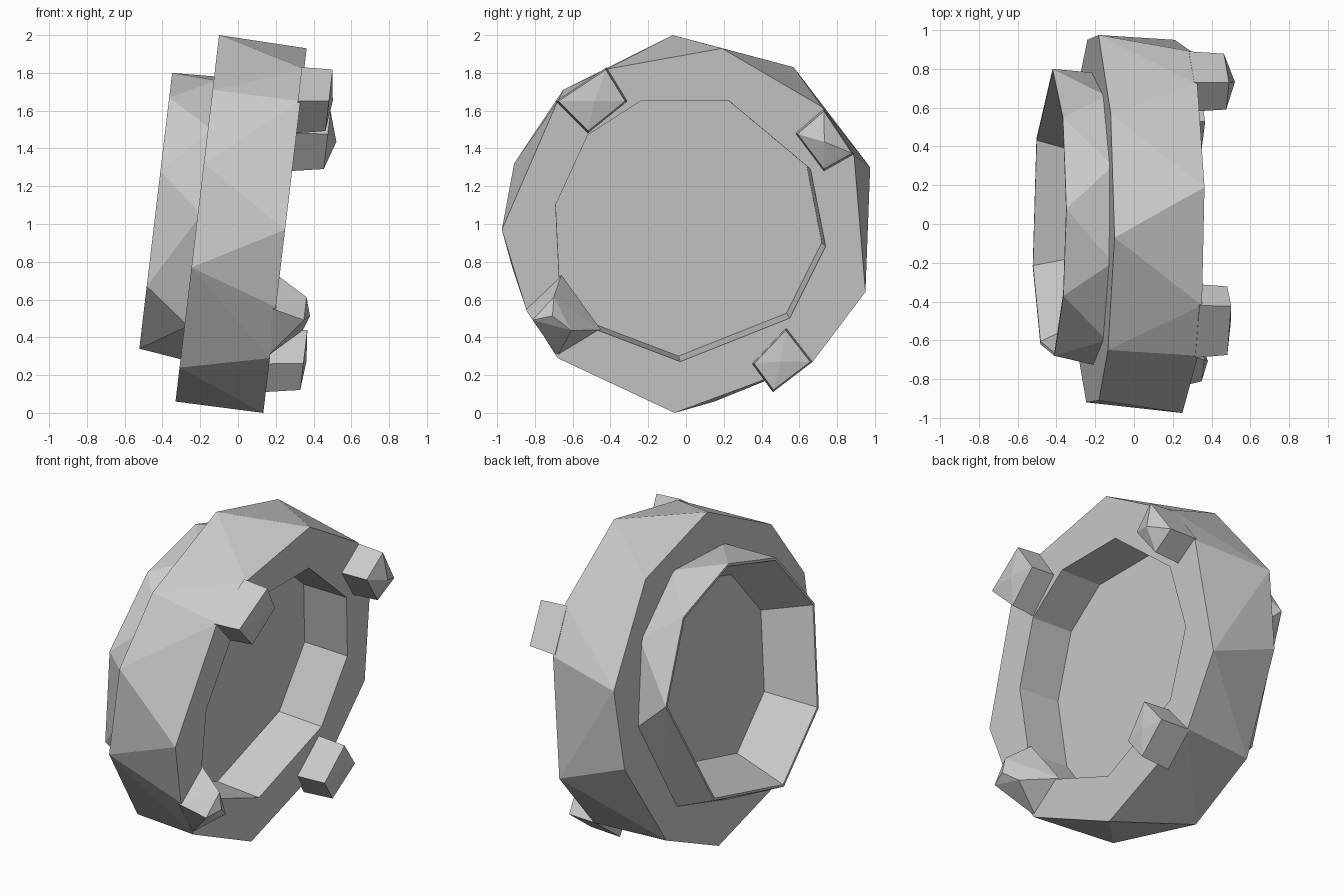
import bpy, bmesh

if "Cube" in bpy.data.objects:
    bpy.data.objects.remove(bpy.data.objects["Cube"])

LEAN = 0.119  # the whole ring leans: x shifts with height


def ring(points, c, scale=1.0, centre=(0.0, 1.0), shift=(0.0, 0.0)):
    """Outline given as (y, z), laid on the leaning plane with offset c."""
    out = []
    for y, z in points:
        y = centre[0] + (y - centre[0]) * scale + shift[0]
        z = centre[1] + (z - centre[1]) * scale + shift[1]
        out.append((c + LEAN * z, y, z))
    return out


def hull(name, points):
    """Faceted solid wrapped round a set of points."""
    bm = bmesh.new()
    for p in points:
        bm.verts.new(p)
    res = bmesh.ops.convex_hull(bm, input=bm.verts[:])
    junk = {g for g in res["geom_interior"] + res["geom_unused"]
            if isinstance(g, bmesh.types.BMVert)}
    bmesh.ops.delete(bm, geom=list(junk), context='VERTS')
    bmesh.ops.dissolve_limit(bm, angle_limit=0.02, verts=bm.verts[:], edges=bm.edges[:])
    bmesh.ops.recalc_face_normals(bm, faces=bm.faces[:])
    me = bpy.data.meshes.new(name)
    bm.to_mesh(me)
    bm.free()
    ob = bpy.data.objects.new(name, me)
    bpy.context.collection.objects.link(ob)
    return ob


def boolean(ob, other, op):
    mod = ob.modifiers.new(op.lower(), 'BOOLEAN')
    mod.operation = op
    mod.solver = 'EXACT'
    mod.object = other
    bpy.context.view_layer.objects.active = ob
    bpy.ops.object.modifier_apply(modifier=mod.name)
    bpy.data.objects.remove(other)


# Main ring: front and back outlines, twisted against each other
front = [(0.19, 1.93), (0.72, 1.62), (0.89, 1.36), (0.95, 0.64), (0.67, 0.27),
         (-0.06, 0.0), (-0.68, 0.29), (-0.85, 0.56), (-0.975, 0.97),
         (-0.68, 1.65), (-0.42, 1.82)]
back = [(-0.07, 2.0), (0.57, 1.83), (0.975, 1.3), (0.95, 0.82), (0.63, 0.27),
        (0.15, 0.06), (-0.55, 0.24), (-0.92, 0.77), (-0.91, 1.32), (-0.65, 1.71)]
body = hull("main_ring", ring(front, 0.134) + ring(back, -0.338))

# Rear collar
base = [(0.3, 1.78), (-0.2, 1.76), (-0.6, 1.5), (-0.73, 1.05), (-0.55, 0.46),
        (0.0, 0.28), (0.5, 0.42), (0.78, 1.0), (0.66, 1.5)]
rim = [(0.08, 1.8), (-0.37, 1.67), (-0.68, 1.28), (-0.62, 0.67),
       (-0.22, 0.34), (0.44, 0.5), (0.8, 1.2), (0.55, 1.65)]
collar = hull("rear_collar", ring(base, -0.32) + ring(rim, -0.563))
boolean(body, collar, 'UNION')

# Front recess, cut square to the leaning face
mouth = [(-0.24, 1.65), (0.23, 1.65), (0.66, 1.29), (0.74, 0.88), (0.55, 0.5),
         (-0.03, 0.27), (-0.53, 0.46), (-0.67, 0.68), (-0.69, 1.1), (-0.52, 1.47)]
recess = hull("recess_cutter",
              ring(mouth, 0.15) + ring(mouth, -0.15, 0.985, shift=(-0.01, 0.02)))
boolean(body, recess, 'DIFFERENCE')

# Rear cup with a knife-thin rim
mid = (0.05, 1.05)
cup = hull("cup_cutter", ring(rim, -0.57, 0.985, mid) + ring(rim, -0.30, 0.78, mid))
boolean(body, cup, 'DIFFERENCE')

# Four lugs on the front face: root outline, end outline, end offset, peak offset
tl = [(-0.69, 1.65), (-0.42, 1.83), (-0.31, 1.65), (-0.52, 1.48)]
tr = [(0.58, 1.48), (0.73, 1.61), (0.89, 1.37), (0.73, 1.28)]
bl = [(-0.66, 0.73), (-0.85, 0.55), (-0.68, 0.30), (-0.45, 0.44)]
bl_end = [(-0.70, 0.62), (-0.82, 0.49), (-0.60, 0.43)]
br = [(0.35, 0.26), (0.53, 0.45), (0.67, 0.27), (0.46, 0.11)]
lugs = [(tl, tl, 0.285, 0.305), (tr, tr, 0.30, 0.35),
        (bl, bl_end, 0.29, 0.32), (br, br, 0.315, 0.33)]
for i, (root, end, c_end, c_peak) in enumerate(lugs):
    cy = sum(p[0] for p in end) / len(end)
    cz = sum(p[1] for p in end) / len(end)
    hull(f"front_lug_{i + 1}", ring(root, 0.12)
         + ring(end, c_end, 0.93, (cy, cz)) + ring([(cy, cz)], c_peak))
